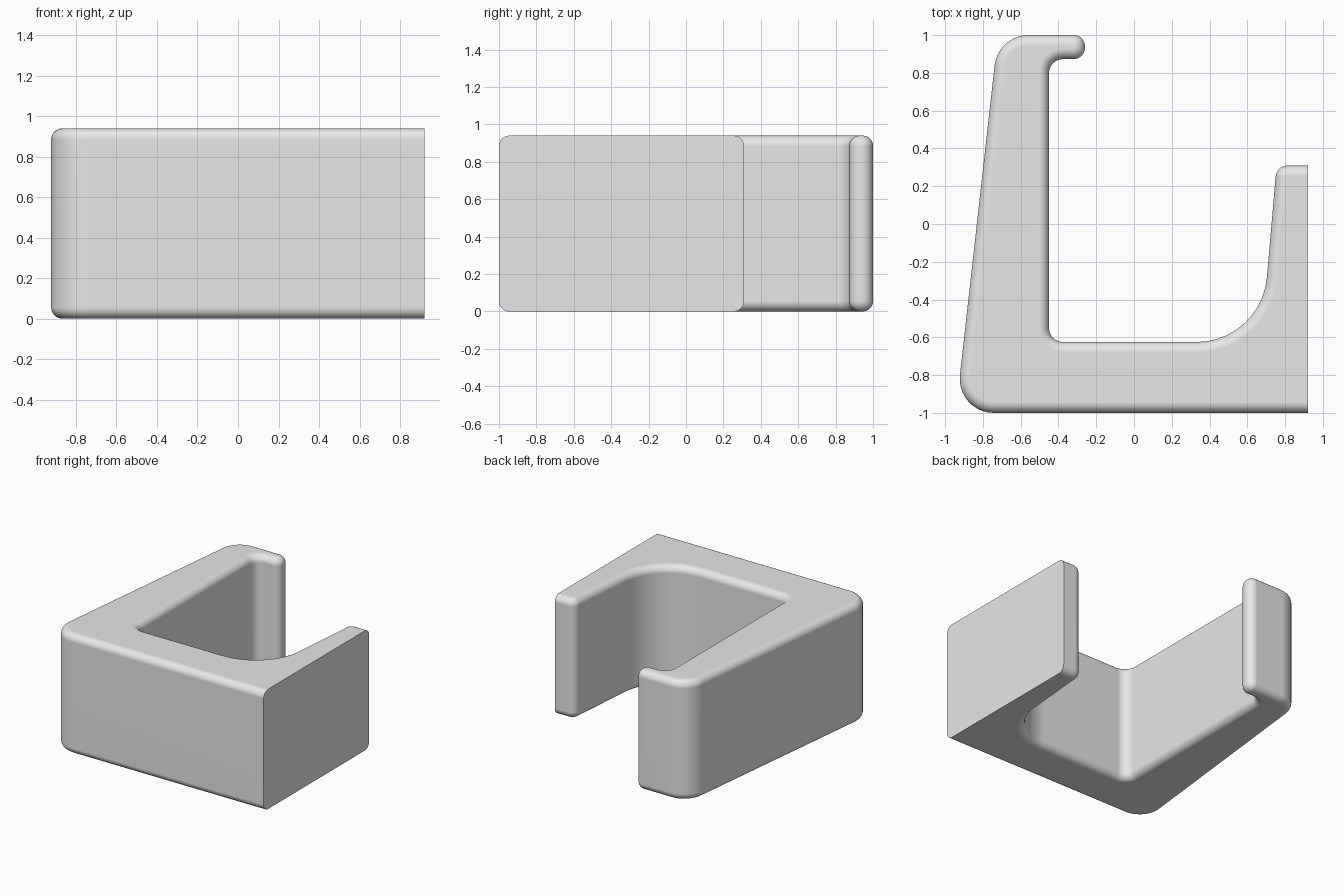
import bpy, bmesh, math
from mathutils import Vector, Matrix

HEIGHT = 0.94
ROUND = 0.055       # rounding of the top and bottom rims
RIM_STEPS = 8
ARC_STEPS = 10

# Outline corners as (x, y, fillet radius), clockwise from the flat end
OUTLINE = [
    (0.922, -1.0, 0), (-0.944, -1.0, 0.18), (-0.72, 1.0, 0.18),
    (-0.26, 1.0, 0.06), (-0.26, 0.873, 0.06), (-0.45, 0.873, 0.075),
    (-0.45, -0.625, 0.075), (0.674, -0.625, 0.375),
    (0.755, 0.31, 0.065), (0.922, 0.31, 0),
]


def inset_outline(inset):
    """Filleted outline moved inward on every side except the flat end."""
    count = len(OUTLINE)
    pts = [Vector(p[:2]) for p in OUTLINE]
    dirs = [(pts[(i + 1) % count] - pts[i]).normalized() for i in range(count)]
    normals = [Vector((d.y, -d.x)) for d in dirs]
    shifts = [inset] * (count - 1) + [0]
    ring = []
    for i, p in enumerate(pts):
        a, b = normals[i - 1], normals[i]
        solve = Matrix((a, b)).inverted()
        corner = p + solve @ Vector((shifts[i - 1], shifts[i]))
        radius = OUTLINE[i][2]
        if radius == 0:
            ring.append(corner)
            continue
        side = 1 if a.x * b.y - a.y * b.x < 0 else -1   # convex or concave
        radius -= side * inset
        center = corner + solve @ Vector((radius, radius)) * side
        turn = a.angle(b)
        for k in range(ARC_STEPS + 1):
            f = k / ARC_STEPS
            n = (a * math.sin((1 - f) * turn) + b * math.sin(f * turn)) / math.sin(turn)
            ring.append(center - n * radius * side)
    return ring


def build_bracket():
    # Heights and insets of the stacked rings
    rim = []
    for k in range(RIM_STEPS + 1):
        angle = k / RIM_STEPS * math.pi / 2
        rim.append((ROUND * (1 - math.cos(angle)), ROUND * (1 - math.sin(angle))))
    levels = rim + [(HEIGHT - z, inset) for z, inset in reversed(rim)]

    bm = bmesh.new()
    rings = [[bm.verts.new((p.x, p.y, z)) for p in inset_outline(inset)]
             for z, inset in levels]

    # Walls, top and bottom
    for low, high in zip(rings, rings[1:]):
        for j in range(len(low) - 1):
            bm.faces.new((low[j], low[j + 1], high[j + 1], high[j]))
    bm.faces.new(rings[0])
    bm.faces.new(rings[-1])

    # Flat end as a single face
    bm.faces.new([r[0] for r in rings] + [r[-1] for r in reversed(rings)])
    bmesh.ops.recalc_face_normals(bm, faces=bm.faces)

    mesh = bpy.data.meshes.new("hook_bracket")
    bm.to_mesh(mesh)
    bm.free()
    obj = bpy.data.objects.new("hook_bracket", mesh)
    bpy.context.collection.objects.link(obj)
    return obj


cube = bpy.data.objects.get("Cube")
if cube:
    bpy.data.objects.remove(cube, do_unlink=True)

# Plain grey material
grey = bpy.data.materials.new("light grey")
grey.use_nodes = True
color = (0.8, 0.8, 0.8, 1)
grey.diffuse_color = color
grey.node_tree.nodes["Principled BSDF"].inputs["Base Color"].default_value = color

bracket = build_bracket()
bracket.data.materials.append(grey)

# Smooth rounded rims, crisp flat end
bpy.ops.object.select_all(action='DESELECT')
bracket.select_set(True)
bpy.context.view_layer.objects.active = bracket
bpy.ops.object.shade_smooth_by_angle(angle=math.radians(30))
weighted = bracket.modifiers.new("weighted normals", 'WEIGHTED_NORMAL')
weighted.keep_sharp = True
